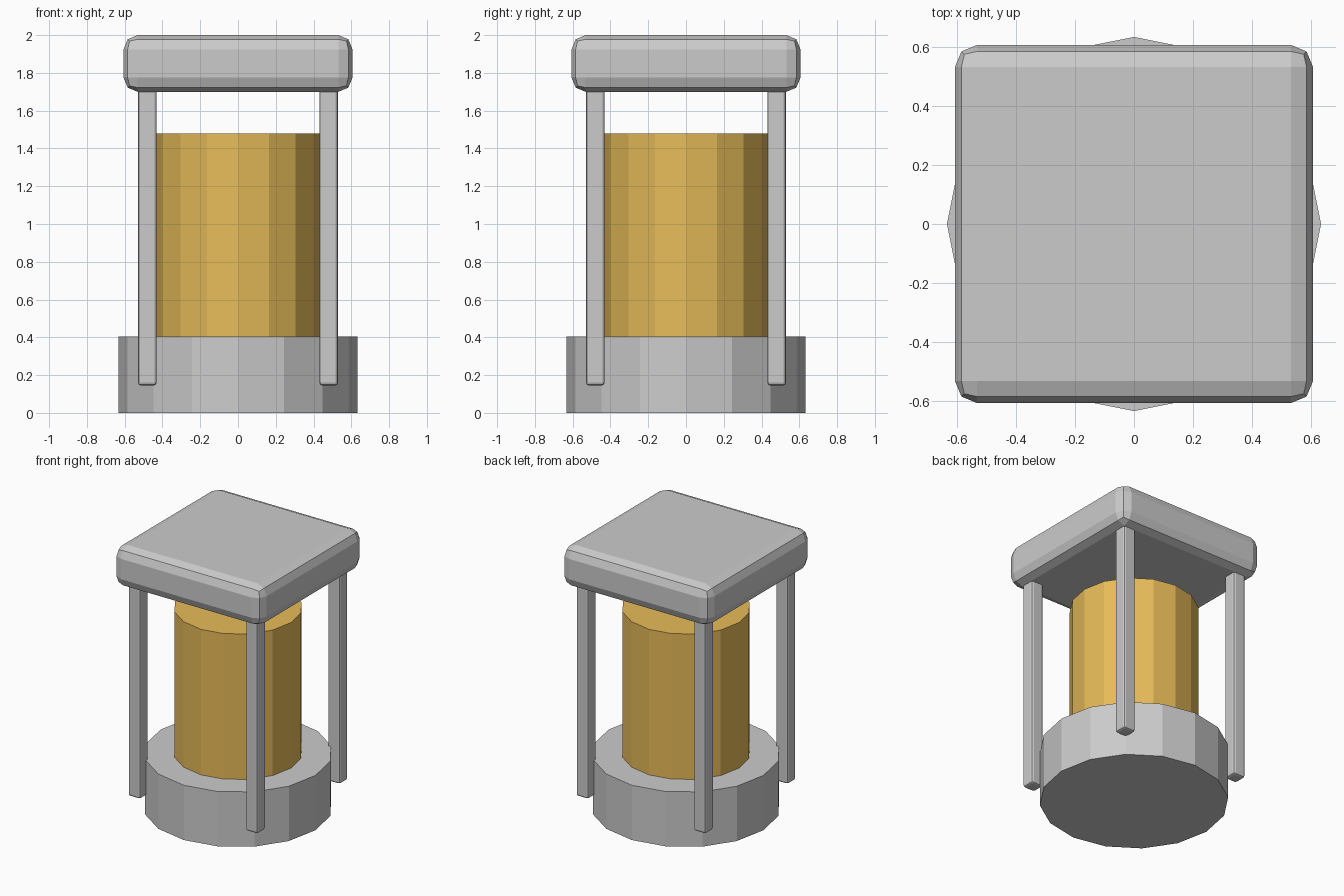
import bpy

if "Cube" in bpy.data.objects:
    bpy.data.objects.remove(bpy.data.objects["Cube"])

gold = bpy.data.materials.new("amber")
gold.diffuse_color = (0.80, 0.50, 0.10, 1)
gold.use_nodes = True
gold.node_tree.nodes["Principled BSDF"].inputs["Base Color"].default_value = gold.diffuse_color


def cylinder(name, radius, z0, z1):
    bpy.ops.mesh.primitive_cylinder_add(vertices=16, radius=radius, depth=z1 - z0,
                                        location=(0, 0, (z0 + z1) / 2))
    ob = bpy.context.object
    ob.name = name
    return ob


def bevelled_box(name, x, y, width, z0, z1, bevel):
    bpy.ops.mesh.primitive_cube_add(size=1, location=(x, y, (z0 + z1) / 2))
    ob = bpy.context.object
    ob.name = name
    ob.scale = (width, width, z1 - z0)
    bpy.ops.object.transform_apply(location=False, rotation=False, scale=True)
    mod = ob.modifiers.new("edge_bevel", 'BEVEL')
    mod.width = bevel
    mod.segments = 2
    return ob


# Round base and glowing core
cylinder("base", 0.633, 0, 0.405)
core = cylinder("lamp_core", 0.432, 0.40, 1.48)
core.data.materials.append(gold)

# Square cap
bevelled_box("cap", 0, 0, 1.212, 1.70, 2.0, 0.075)

# Four corner posts
for side, sx in (("left", -1), ("right", 1)):
    for end, sy in (("front", -1), ("back", 1)):
        bevelled_box(f"{end}_{side}_post", sx * 0.48, sy * 0.48, 0.098, 0.145, 1.75, 0.015)
